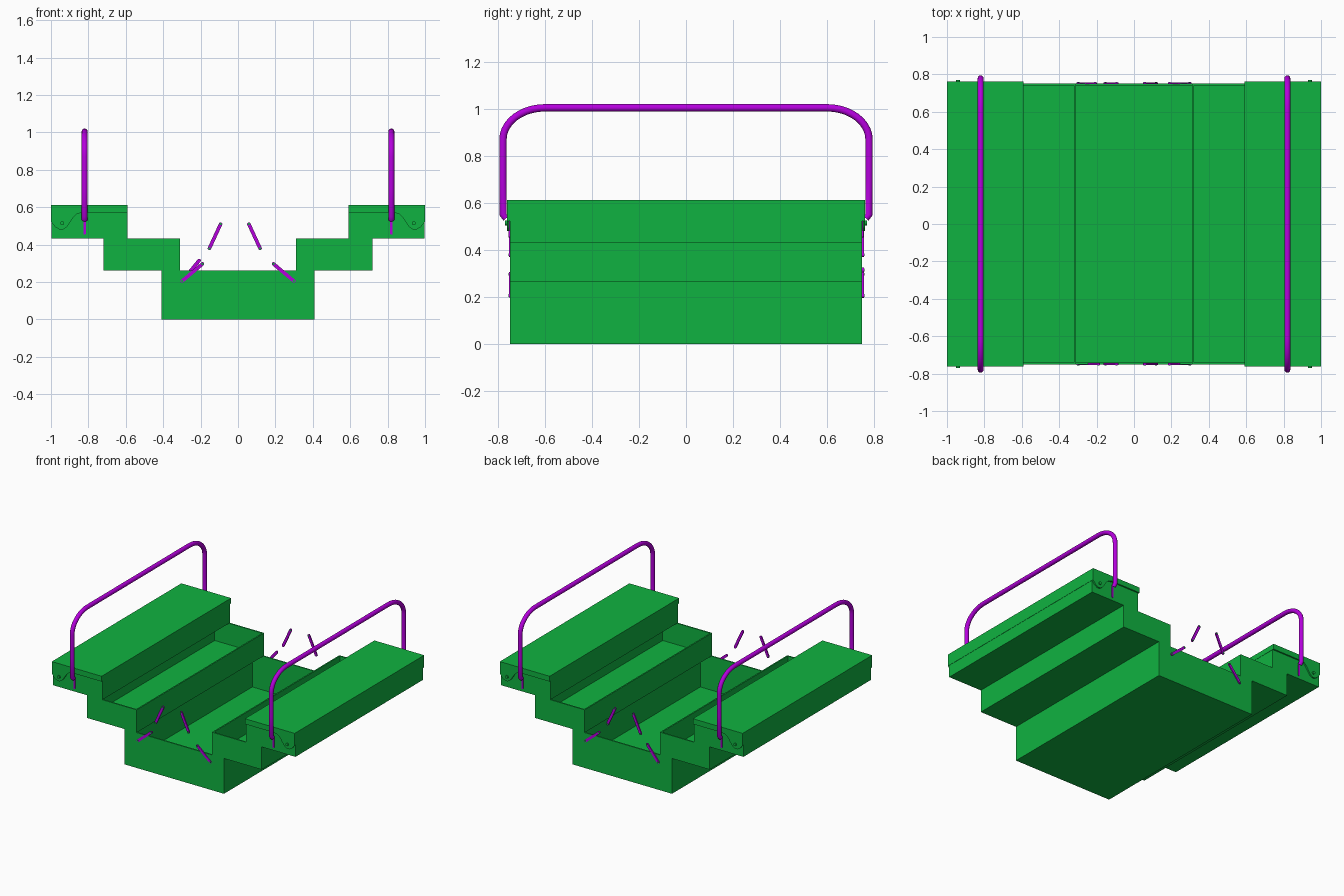
import bpy, bmesh, math
from mathutils import Vector

if "Cube" in bpy.data.objects:
    bpy.data.objects.remove(bpy.data.objects["Cube"])


def material(name, rgb):
    m = bpy.data.materials.new(name)
    m.diffuse_color = (*rgb, 1)
    m.use_nodes = True
    m.node_tree.nodes["Principled BSDF"].inputs["Base Color"].default_value = m.diffuse_color
    return m


GREEN = material("green paint", (0.005, 0.45, 0.052))
PURPLE = material("purple metal", (0.46, 0.0, 0.72))


def finish(bm, name, mat, smooth=False):
    bmesh.ops.recalc_face_normals(bm, faces=bm.faces)
    me = bpy.data.meshes.new(name)
    bm.to_mesh(me)
    bm.free()
    me.materials.append(mat)
    ob = bpy.data.objects.new(name, me)
    bpy.context.collection.objects.link(ob)
    if smooth:
        bpy.ops.object.select_all(action='DESELECT')
        ob.select_set(True)
        bpy.context.view_layer.objects.active = ob
        bpy.ops.object.shade_smooth_by_angle(angle=math.radians(40))
    return ob


def add_box(bm, x0, x1, y0, y1, z0, z1):
    vs = bmesh.ops.create_cube(bm, size=1)["verts"]
    for v in vs:
        v.co = ((x0 + x1) / 2 + v.co.x * (x1 - x0),
                (y0 + y1) / 2 + v.co.y * (y1 - y0),
                (z0 + z1) / 2 + v.co.z * (z1 - z0))


def tray(name, x0, x1, z0, z1, wall=0.01):
    """Open-topped sheet metal tray."""
    bm = bmesh.new()
    add_box(bm, x0, x1, -0.75, 0.75, z0, z1)
    bm.normal_update()
    top = max(bm.faces, key=lambda f: f.calc_center_median().z)
    bmesh.ops.inset_region(bm, faces=[top], thickness=wall, use_even_offset=True)
    bmesh.ops.inset_region(bm, faces=[top], thickness=0.0005, use_even_offset=True)
    for v in top.verts:
        v.co.z = z0 + wall
    return finish(bm, name, GREEN)


def rod(name, a, b, r, mat, sides=12):
    """Straight round bar between two points."""
    a, b = Vector(a), Vector(b)
    bm = bmesh.new()
    bmesh.ops.create_cone(bm, cap_ends=True, segments=sides, radius1=r, radius2=r,
                          depth=(b - a).length)
    q = (b - a).to_track_quat('Z', 'Y')
    for v in bm.verts:
        v.co = q @ v.co + (a + b) / 2
    return finish(bm, name, mat, True)


def flat_bar(name, a, b, y0, y1, width=0.019):
    """Flat linkage strip between two (x, z) points, with rounded ends."""
    a, b = Vector(a), Vector(b)
    d = (b - a).normalized()
    n = Vector((-d.y, d.x))
    r = width / 2
    outline = []
    for c, sgn in ((a, -1), (b, 1)):
        for i in range(7):
            t = math.pi * i / 6
            outline.append(c + sgn * r * (n * math.cos(t) + d * math.sin(t)))
    bm = bmesh.new()
    f = bm.faces.new([bm.verts.new((p.x, y0, p.y)) for p in outline])
    ext = bmesh.ops.extrude_face_region(bm, geom=[f], use_keep_orig=True)["geom"]
    for v in ext:
        if isinstance(v, bmesh.types.BMVert):
            v.co.y = y1
    return finish(bm, name, PURPLE)


def tube(name, pts, r, sides=14):
    """Round tube along a path lying in a plane of constant x."""
    bm = bmesh.new()
    rings = []
    for i, p in enumerate(pts):
        d = (pts[min(i + 1, len(pts) - 1)] - pts[max(i - 1, 0)]).normalized()
        side = Vector((1, 0, 0))
        up = d.cross(side)
        rings.append([bm.verts.new(p + r * (math.cos(t) * side + math.sin(t) * up))
                      for t in (2 * math.pi * k / sides for k in range(sides))])
    for a, b in zip(rings, rings[1:]):
        for k in range(sides):
            j = (k + 1) % sides
            bm.faces.new((a[k], a[j], b[j], b[k]))
    bm.faces.new(rings[0])
    bm.faces.new(rings[-1])
    return finish(bm, name, PURPLE, True)


# Base tray
tray("base_tray", -0.41, 0.41, 0.0, 0.263)

# Lid end profile with a hanging hinge lobe
flange = [(0.59, 0.612), (0.59, 0.572), (0.83, 0.572), (0.86, 0.565), (0.88, 0.547),
          (0.897, 0.52), (0.915, 0.495), (0.935, 0.481), (0.955, 0.481),
          (0.978, 0.495), (1.0, 0.523), (1.0, 0.612)]

for s, side in ((-1, "left"), (1, "right")):
    # Stepped trays
    tray(side + "_middle_tray", *sorted((s * 0.31, s * 0.72)), 0.263, 0.432)
    tray(side + "_upper_tray", *sorted((s * 0.592, s * 0.998)), 0.432, 0.601)

    # Lid: top sheet, inner and outer skirts, shaped ends
    bm = bmesh.new()
    add_box(bm, s * 0.59, s * 1.0, -0.76, 0.76, 0.602, 0.612)
    add_box(bm, s * 0.59, s * 0.594, -0.76, 0.76, 0.572, 0.602)
    add_box(bm, s * 0.996, s * 1.0, -0.76, 0.76, 0.523, 0.602)
    for e in (-1, 1):
        f = bm.faces.new([bm.verts.new((s * x, e * 0.762, z)) for x, z in flange])
        ext = bmesh.ops.extrude_face_region(bm, geom=[f], use_keep_orig=True)["geom"]
        for v in ext:
            if isinstance(v, bmesh.types.BMVert):
                v.co.y = e * 0.751
    finish(bm, side + "_lid", GREEN)

    # Carrying handle: rounded hoop with slightly tucked ends
    half = [Vector((s * 0.82, -0.765, 0.535)), Vector((s * 0.82, -0.779, 0.55)),
            Vector((s * 0.82, -0.779, 0.70))]
    for i in range(11):
        t = math.pi / 2 * i / 10
        half.append(Vector((s * 0.82, -0.60 - 0.179 * math.cos(t),
                            0.87 + 0.135 * math.sin(t))))
    path = half + [Vector((p.x, -p.y, p.z)) for p in reversed(half)]
    tube(side + "_handle", path, 0.016)

    for e, end in ((-1, "front"), (1, "back")):
        tag = f"{side}_{end}_"
        # Hinge rivet
        rod(tag + "rivet", (s * 0.94, e * 0.758, 0.515), (s * 0.94, e * 0.771, 0.515),
            0.011, GREEN)
        # Handle foot strip
        flat_bar(tag + "handle_foot", (s * 0.82, 0.46), (s * 0.82, 0.535),
                 e * 0.748, e * 0.756, 0.014)
        # Linkage strips, with a pin at each end
        y0, y1, pin = (-0.744, -0.753, -0.756) if e < 0 else (0.748, 0.757, 0.759)
        top, low = ((-0.093, -0.153) if s < 0 else (0.058, 0.118))
        inner = (-0.208, 0.315) if (s < 0 and e > 0) else (s * 0.19, 0.297)
        links = (("upper_link", (top, 0.51), (low, 0.38)),
                 ("lower_link", (s * 0.298, 0.206), inner))
        for label, a, b in links:
            flat_bar(tag + label, a, b, y0, y1)
            for k, p in enumerate((a, b)):
                rod(f"{tag}{label}_pin_{k + 1}", (p[0], y0, p[1]), (p[0], pin, p[1]),
                    0.006, GREEN)
